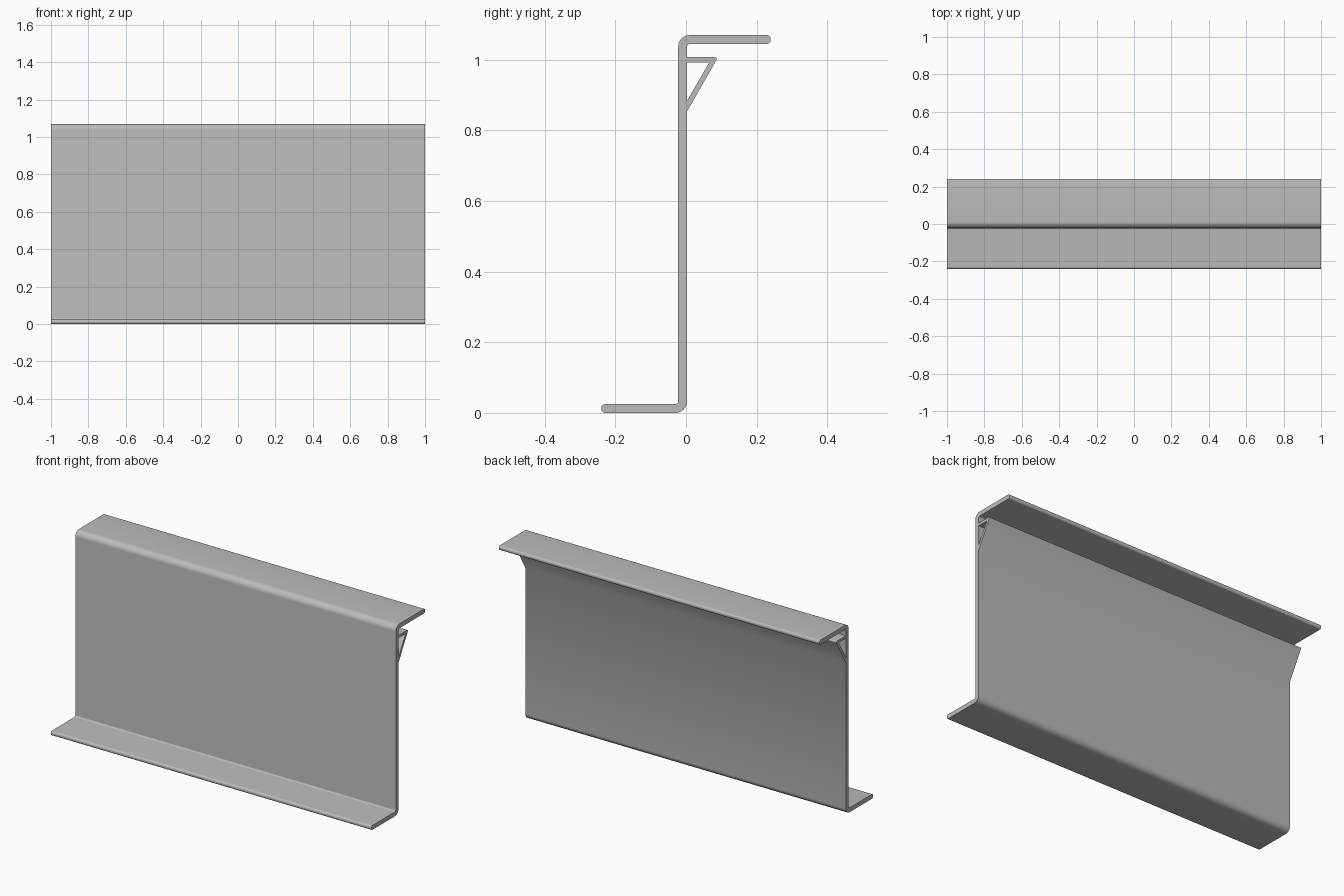
import bpy, bmesh, math
from mathutils import Vector

cube = bpy.data.objects.get("Cube")
if cube:
    bpy.data.objects.remove(cube, do_unlink=True)

HALF, TOP, REACH, T = 1.0, 1.07, 0.24, 0.025
FRONT, BACK = -0.022, 0.003          # faces of the upright wall
OUTER, INNER, TIP = 0.033, 0.008, 0.011


def rounded(corners, steps=8):
    """Closed outline in (y, z) with each corner filleted by its radius."""
    pts = []
    for i, (y, z, r) in enumerate(corners):
        p = Vector((y, z))
        if not r:
            pts.append(p)
            continue
        a = (Vector(corners[i - 1][:2]) - p).normalized()
        b = (Vector(corners[(i + 1) % len(corners)][:2]) - p).normalized()
        half = a.angle(b) / 2
        centre = p + (a + b).normalized() * r / math.sin(half)
        start = p + a * r / math.tan(half) - centre
        end = p + b * r / math.tan(half) - centre
        sweep = start.angle(end)
        for k in range(steps + 1):
            t = k / steps
            pts.append(centre + (start * math.sin((1 - t) * sweep)
                                 + end * math.sin(t * sweep)) / math.sin(sweep))
    return pts


# Z-shaped section with the triangular brace behind the wall
outline = rounded([
    (-REACH, 0, TIP), (-REACH, T, TIP), (FRONT, T, INNER),
    (FRONT, TOP, OUTER), (REACH, TOP, TIP), (REACH, TOP - T, TIP),
    (BACK, TOP - T, INNER), (BACK, 1.008, 0), (0.091, 1.008, 0.006),
    (BACK, 0.854, 0), (BACK, 0, OUTER)])
brace_hollow = rounded([(BACK, 0.993, 0), (0.066, 0.993, 0), (BACK, 0.884, 0)])

# Fill the section and extrude it along the length
bm = bmesh.new()
edges = []
for loop in (outline, brace_hollow):
    verts = [bm.verts.new((-HALF, p.x, p.y)) for p in loop]
    edges += [bm.edges.new((verts[i - 1], verts[i])) for i in range(len(verts))]
bmesh.ops.triangle_fill(bm, edges=edges, use_beauty=True)
result = bmesh.ops.extrude_face_region(bm, geom=bm.faces[:], use_keep_orig=True)
moved = [g for g in result["geom"] if isinstance(g, bmesh.types.BMVert)]
bmesh.ops.translate(bm, verts=moved, vec=(2 * HALF, 0, 0))
bmesh.ops.recalc_face_normals(bm, faces=bm.faces[:])
mesh = bpy.data.meshes.new("z_rail")
bm.to_mesh(mesh)
bm.free()
rail = bpy.data.objects.new("z_rail", mesh)
bpy.context.collection.objects.link(rail)

# Plain grey metal
grey = bpy.data.materials.new("plain_grey")
grey.use_nodes = True
colour = (0.5, 0.5, 0.5, 1)
grey.diffuse_color = colour
grey.node_tree.nodes["Principled BSDF"].inputs["Base Color"].default_value = colour
mesh.materials.append(grey)

# Smooth the bends, keep the edges crisp
bpy.ops.object.select_all(action='DESELECT')
rail.select_set(True)
bpy.context.view_layer.objects.active = rail
bpy.ops.object.shade_smooth_by_angle(angle=math.radians(35))
